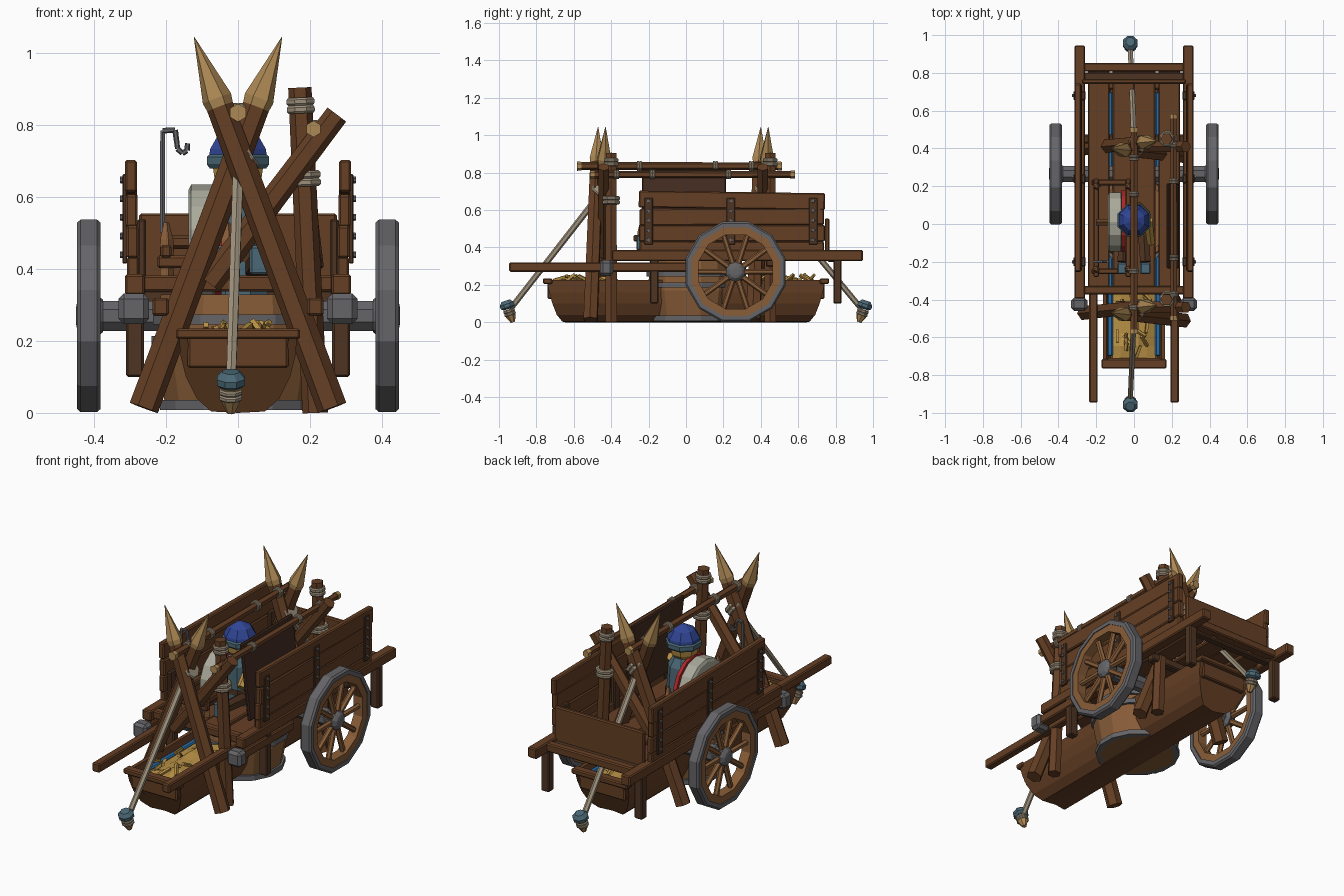
import bpy, bmesh, math, random
from mathutils import Vector

if "Cube" in bpy.data.objects:
    bpy.data.objects.remove(bpy.data.objects["Cube"])
random.seed(4)


def mat(name, r, g, b):
    m = bpy.data.materials.new(name)
    m.diffuse_color = (r, g, b, 1)
    m.use_nodes = True
    m.node_tree.nodes["Principled BSDF"].inputs["Base Color"].default_value = m.diffuse_color
    return m


WOOD = mat("wood", 0.13, 0.05, 0.018)
DARK = mat("dark_wood", 0.075, 0.034, 0.016)
LIGHT = mat("light_wood", 0.25, 0.11, 0.04)
CUT = mat("cut_wood", 0.42, 0.25, 0.09)
GOLD = mat("straw", 0.48, 0.28, 0.06)
ROPE = mat("rope", 0.34, 0.28, 0.20)
IRON = mat("iron", 0.13, 0.13, 0.14)
TEAL = mat("teal", 0.07, 0.14, 0.18)
BLUE = mat("blue", 0.03, 0.06, 0.30)
WATER = mat("water_blue", 0.02, 0.15, 0.38)
RED = mat("red", 0.42, 0.02, 0.02)
STONE = mat("stone", 0.40, 0.40, 0.33)
HIDE = mat("hide", 0.06, 0.026, 0.016)


def finish(name, bm, m):
    bmesh.ops.recalc_face_normals(bm, faces=bm.faces)
    me = bpy.data.meshes.new(name)
    bm.to_mesh(me)
    bm.free()
    ob = bpy.data.objects.new(name, me)
    bpy.context.collection.objects.link(ob)
    me.materials.append(m)
    return ob


def box(name, c, s, m=WOOD, rot=(0, 0, 0), bevel=0.006):
    bm = bmesh.new()
    bmesh.ops.create_cube(bm, size=1)
    bmesh.ops.scale(bm, vec=s, verts=bm.verts)
    ob = finish(name, bm, m)
    ob.location, ob.rotation_euler = c, rot
    if bevel:
        b = ob.modifiers.new("bevel", "BEVEL")
        b.width, b.segments = min(bevel, min(s) * 0.3), 1
    return ob


def spun(name, a, b, prof, n=8, m=WOOD, closed=False):
    """Turn a (fraction along a-b, radius) profile around the line a-b."""
    a, b = Vector(a), Vector(b)
    q = (b - a).to_track_quat('Z', 'Y')
    bm = bmesh.new()
    rings = [[bm.verts.new(a.lerp(b, t) + q @ Vector((r * math.cos(k), r * math.sin(k), 0)))
              for k in [math.tau * (i + 0.5) / n for i in range(n)]] for t, r in prof]
    pairs = list(zip(rings, rings[1:])) + ([(rings[-1], rings[0])] if closed else [])
    for p, s in pairs:
        for i in range(n):
            j = (i + 1) % n
            bm.faces.new((p[i], p[j], s[j], s[i]))
    if not closed:
        bm.faces.new(rings[0])
        bm.faces.new(rings[-1])
    return finish(name, bm, m)


def log(name, a, b, r, m=WOOD, n=6):
    return spun(name, a, b, [(0, r), (1, r * 0.9)], n, m)


def wrap(name, a, b, t, r, w=0.022, m=ROPE):
    a, b = Vector(a), Vector(b)
    c, d = a.lerp(b, t), (b - a).normalized() * w
    for k in (-0.5, 0.5):
        spun(name, c + d * (k - 0.5), c + d * (k + 0.5), [(0, r * .88), (.25, r), (.75, r), (1, r * .88)], 8, m)


# Feeding trough: hollow log with flattened bottom and curved ends
half = [(.165, .225), (.16, .16), (.145, .1), (.115, .04), (.075, .004)]
sect = [(-x, z) for x, z in half] + [(0, 0)] + [(x, z) for x, z in reversed(half)]
sect += [(0.145, 0.225), (0.125, 0.13), (-0.125, 0.13), (-0.145, 0.225)]
bm = bmesh.new()
ends = [[bm.verts.new((x, s * (0.645 + 0.1 * (z / 0.225) ** 0.45), z)) for x, z in sect] for s in (-1, 1)]
for i in range(len(sect)):
    j = (i + 1) % len(sect)
    bm.faces.new((ends[0][i], ends[0][j], ends[1][j], ends[1][i]))
bm.faces.new(ends[0])
bm.faces.new(ends[1])
finish("trough", bm, WOOD)
for s in (-1, 1):
    box("trough_end_board", (0, s * 0.725, 0.175), (0.28, 0.03, 0.1))
    box("trough_end_cap", (0, s * 0.74, 0.22), (0.345, 0.05, 0.03))
    box("trough_blue_edge", (s * 0.127, 0, 0.18), (0.03, 1.40, 0.02), WATER)

# Straw filling
bm = bmesh.new()
bmesh.ops.create_grid(bm, x_segments=5, y_segments=22, size=1)
for v in bm.verts:
    v.co = (v.co.x * 0.115, v.co.y * 0.71, 0.18 + (1 - v.co.x ** 2) * random.uniform(0.01, 0.05))
finish("straw_bed", bm, GOLD)
for i in range(26):
    y = random.choice((-1, 1)) * random.uniform(0.38, 0.68)
    box("straw_piece", (random.uniform(-.09, .09), y, 0.235), (0.014, 0.07, 0.014), GOLD,
        [random.uniform(-.8, .8) for k in range(3)], 0)

# Tub around the trough
spun("tub", (0, .03, .008), (0, .03, .33), [(0, .205), (.5, .235), (1, .22), (1, .195), (.9, .195)], 14, LIGHT)
for z, r in ((0.022, 0.222), (0.20, 0.247), (0.26, 0.242)):
    spun("tub_hoop", (0, .03, z - .014), (0, .03, z + .014), [(0, r), (1, r), (1, r - .03), (0, r - .03)], 14, IRON, True)

# Cart frame, sides and wheels, mirrored
for s in (-1, 1):
    box("side_beam", (s * .287, .275, .357), (.055, 1.34, .058))
    box("lower_beam", (s * .287, -.2, .295), (.055, .5, .05))
    box("shaft", (s * .215, -.61, .295), (.045, .67, .05))
    box("beam_clamp", (s * .29, -.425, .29), (.085, .07, .085), IRON, bevel=.015)
    for y in (-.17, .81):
        box("cart_leg", (s * .287, y, .22), (.05, .045, .24), DARK)
    for i in range(4):
        box("side_plank", (s * (.292 + i * .002), .245, .388 + i * .088), (.034, .985 + .01 * (i % 2), .09), WOOD,
            ((-.014 if i == 3 else .004 * (i - 1)), 0, 0))
    for y in (-.2, .24, .68):
        box("side_post", (s * .268, y, .44), (.025, .05, .2), DARK)
        box("side_strap", (s * .315, y, .54), (.012, .045, .25), DARK, bevel=.003)
        for k in range(5):
            log("strap_stud", (s * .318, y, .44 + k * .052), (s * .328, y, .44 + k * .052), .01, IRON)
    for x in (.055, .187):
        box("floor_plank", (s * x, .24, .35), (.115, 1.18, .025))
    # Wheel
    A, B = (s * .382, .265, .27), (s * .448, .265, .27)
    spun("wheel_tyre", A, B, [(0, .268), (.15, .277), (.85, .277), (1, .268), (1, .245), (0, .245)], 12, IRON, True)
    spun("wheel_rim", A, B, [(.1, .25), (.93, .25), (.93, .205), (.1, .205)], 12, LIGHT, True)
    for k in range(10):
        u = math.tau * k / 10
        d = Vector((0, math.cos(u), math.sin(u)))
        c = Vector((s * .415, .265, .27))
        log("wheel_spoke", c + d * .03, c + d * .215, .016, LIGHT)
    spun("wheel_hub", A, B, [(-.1, .045), (.2, .06), (.8, .05), (1, .035), (1.05, .02)], 10, IRON)
spun("axle", (-.43, .265, .27), (.43, .265, .27), [(0, .045), (1, .045)], 8, IRON)

# Cross members
box("tail_board", (0, .755, .455), (.55, .025, .2))
for y, z, m in ((.83, .36, WOOD), (.78, .345, DARK), (-.35, .36, WOOD), (.45, .32, DARK)):
    box("cross_rail", (0, y, z), (.53, .045, .045), m)

# Crossed pointed poles, braced posts, guy ropes and pegs at both ends
for e, yc, yp in ((-1, -.45, -.40), (1, .42, .45)):
    for s in (-1, 1):
        y = yc + s * .02
        a, b = Vector((-s * .262, y - .04, .014)), Vector((s * .122, y, 1.045))
        spun("crossed_pole", a, b, [(0, .042), (.82, .038)], 6, WOOD)
        spun("pole_point", a, b, [(.79, .034), (.835, .042), (1, .001)], 6, CUT)
    wrap("pole_lashing", (-.02, yc, .69), (.05, yc, .74), .5, .055, .022)
    # Side support with a leaning brace
    a, b = (.215, yp, 0), (.172, yp, .905)
    log("support_post", a, b, .036)
    wrap("post_lashing", a, b, .945, .042)
    wrap("post_lashing", a, b, .72, .05)
    log("leaning_brace", (-.08, yp - .04, .36), (.275, yp - .04, .83), .036)
    # Guy rope and peg
    log("guy_rope", (0, yc + e * .03, .66), (-.02, e * .94, .07), .017, ROPE)
    p, q = (-.02, e * .925, 0), (-.02, e * .965, .115)
    spun("peg_shaft", p, q, [(0, .012), (.3, .028), (.6, .028)], 7, CUT)
    wrap("peg_lashing", p, q, .45, .034, .016)
    spun("peg_head", p, q, [(.62, .028), (.7, .042), (.85, .042), (1, .025)], 8, TEAL)

# Ridge pole and side rail with cut ends
for x, z, y0, y1, r in ((0, .835, -.57, .50, .022), (.21, .79, -.5, .57, .02)):
    log("ridge_pole", (x, y0, z), (x, y1, z), r, WOOD)
    for y in (y0, y1):
        log("pole_end", (x, y - .012, z), (x, y + .012, z), r * 1.15, CUT)
    for t in (.12, .3, .68, .86):
        wrap("ridge_lashing", (x, y0, z), (x, y1, z), t, r * 1.35, .014)

# Hanging hide
box("hide_panel", (.205, -.01, .61), (.018, .45, .42), HIDE, (0, -.12, 0))

# Grindstone in its wooden stand
spun("grindstone", (-.138, .01, .475), (-.062, .01, .475), [(0, .145), (.1, .16), (.9, .16), (1, .145)], 14, STONE)
spun("grindstone_red_rim", (-.066, .015, .475), (-.046, .015, .475), [(0, .168), (1, .168)], 14, RED)
log("grindstone_axle", (-.2, .01, .475), (-.02, .01, .475), .02, WOOD)
for x in (-.2, -.03):
    box("stand_rail", (x, -.02, .45), (.03, .52, .035))
    for y in (-.24, .2):
        spun("stand_leg", (x, y, .34), (x, y, .53), [(0, .022), (.75, .02), (1, .008)], 5, LIGHT)
for y in (-.25, .22):
    box("stand_cross", (-.115, y, .42), (.22, .03, .035))

# Tall iron hook
hook = [(-.21, .5), (-.21, .785), (-.175, .787), (-.168, .735), (-.155, .722), (-.142, .73), (-.14, .75)]
for (x, z), (u, w) in zip(hook, hook[1:]):
    log("iron_hook", (x, -.2, z), (u, -.2, w), .008, IRON)

# Seated helmeted rider
spun("rider_body", (0, .03, .33), (0, .02, .64), [(0, .09), (.4, .085), (.8, .08), (1, .045)], 8, TEAL)
spun("rider_belt", (0, .03, .42), (0, .03, .45), [(0, .092), (1, .092)], 8, DARK)
spun("rider_head", (0, .02, .61), (0, .02, .76), [(0, .04), (.25, .07), (.6, .078), (1, .05)], 8, GOLD)
spun("helmet_dome", (0, .02, .69), (0, .02, .80), [(0, .09), (.4, .084), (.78, .058), (1, .012)], 8, BLUE)
spun("helmet_band", (0, .02, .68), (0, .02, .72), [(0, .085), (.3, .094), (.8, .094), (1, .085)], 8, TEAL)
for s in (-1, 1):
    log("rider_arm", (s * .075, .02, .6), (s * .09, -.1, .5), .026, GOLD)
    log("rider_leg", (s * .05, -.03, .4), (s * .06, -.2, .42), .035, DARK)
    box("rider_boot", (s * .06, -.235, .425), (.055, .06, .08), TEAL)
